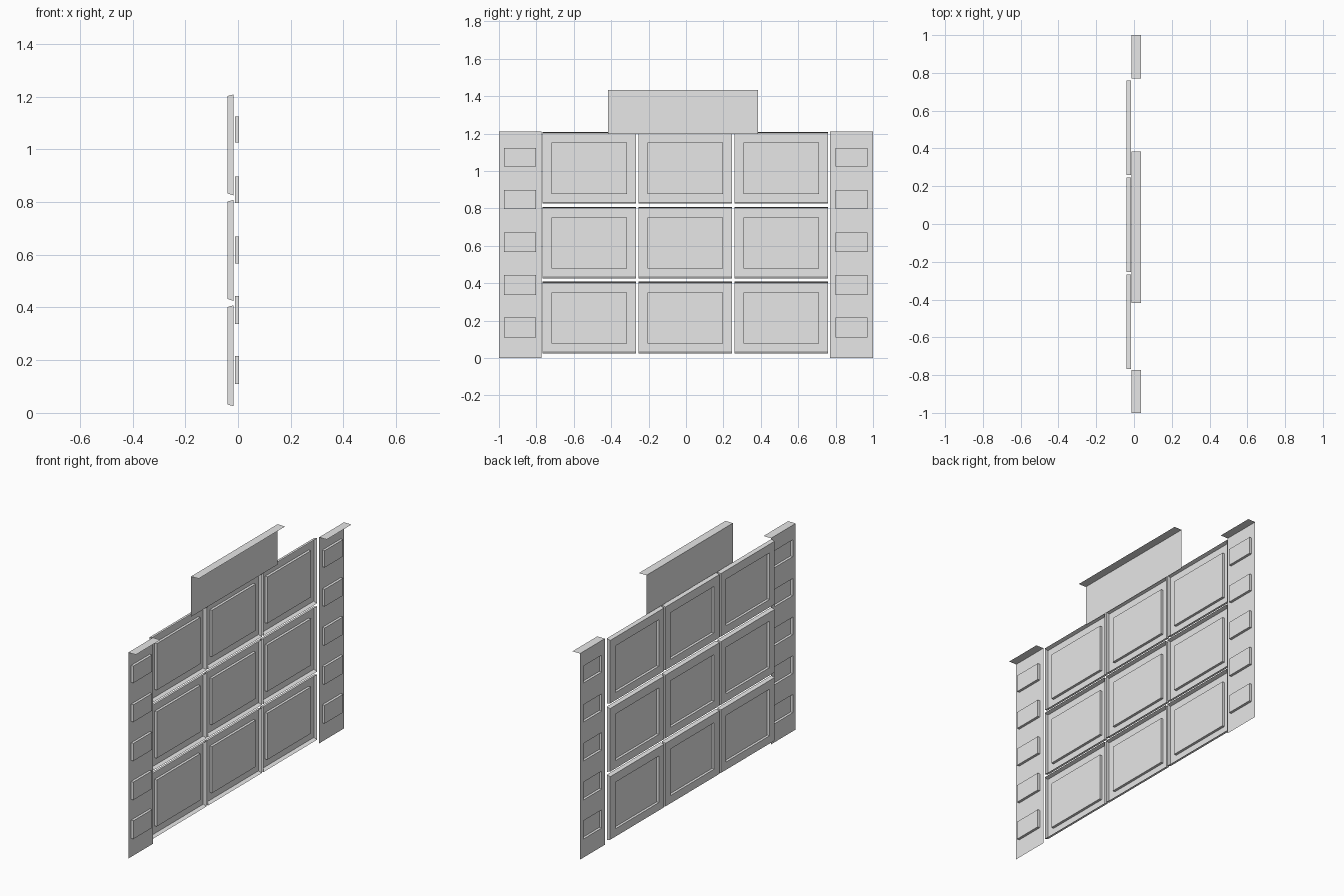
import bpy
import bmesh

cube = bpy.data.objects.get("Cube")
if cube:
    bpy.data.objects.remove(cube, do_unlink=True)

# One plain grey for the whole facade
GREY = (0.8, 0.8, 0.8, 1.0)
grey = bpy.data.materials.new("plain_grey")
grey.use_nodes = True
grey.diffuse_color = GREY
grey.node_tree.nodes["Principled BSDF"].inputs["Base Color"].default_value = GREY

WALL_X, CAP_X = -0.012, 0.037      # wall sheet and rear edge of its cap
DOOR_X, RIM_X = -0.039, -0.017     # door panel face and its rear rim
RECESS = 0.015


def rect(x, y0, y1, z0, z1):
    """Corners of an upright rectangle facing -x."""
    return [(x, y0, z0), (x, y0, z1), (x, y1, z1), (x, y1, z0)]


def add_face(bm, corners):
    bm.faces.new([bm.verts.new(c) for c in corners])


def skirt(bm, near, far):
    """Band of four faces joining two rectangles."""
    for i in range(4):
        j = (i + 1) % 4
        add_face(bm, [near[j], near[i], far[i], far[j]])


def recessed_sheet(bm, x, ys, zs):
    """Sheet cut into cells; odd cells in both directions are sunk inwards."""
    for i in range(len(ys) - 1):
        for j in range(len(zs) - 1):
            cell = (ys[i], ys[i + 1], zs[j], zs[j + 1])
            if i % 2 and j % 2:
                back = rect(x + RECESS, *cell)
                add_face(bm, back)
                skirt(bm, back, rect(x, *cell))
            else:
                add_face(bm, rect(x, *cell))


def cap(bm, y0, y1, z):
    add_face(bm, [(WALL_X, y0, z), (CAP_X, y0, z), (CAP_X, y1, z), (WALL_X, y1, z)])


def finish(name, bm):
    bmesh.ops.remove_doubles(bm, verts=bm.verts, dist=0.0005)
    mesh = bpy.data.meshes.new(name)
    bm.to_mesh(mesh)
    bm.free()
    mesh.materials.append(grey)
    obj = bpy.data.objects.new(name, mesh)
    bpy.context.collection.objects.link(obj)


# Side pillars with five sunk windows and a top cap
pillar_z = [0]
for k in range(5):
    pillar_z += [0.109 + 0.229 * k, 0.216 + 0.227 * k]
pillar_z.append(1.21)
for name, ys in (("right_end_pillar", [-1, -0.974, -0.802, -0.772]),
                 ("left_end_pillar", [0.77, 0.80, 0.97, 1])):
    bm = bmesh.new()
    recessed_sheet(bm, WALL_X, ys, pillar_z)
    cap(bm, ys[0], ys[-1], pillar_z[-1])
    finish(name, bm)

# Raised sign board with its cap
bm = bmesh.new()
add_face(bm, rect(WALL_X, -0.418, 0.384, 1.197, 1.434))
cap(bm, -0.418, 0.384, 1.434)
finish("sign_board", bm)

# Three by three door panels, each with a sunk field and flared rim
for row in range(3):
    for col in range(3):
        y = -0.517 + 0.513 * col
        z = 0.217 + 0.4 * row
        ys = [y - 0.25, y - 0.202, y + 0.202, y + 0.25]
        zs = [z - 0.185, z - 0.139, z + 0.134, z + 0.185]
        bm = bmesh.new()
        recessed_sheet(bm, DOOR_X, ys, zs)
        skirt(bm, rect(DOOR_X, ys[0], ys[-1], zs[0], zs[-1]),
              rect(RIM_X, ys[0], ys[-1], z - 0.192, z + 0.191))
        finish(f"door_panel_{row + 1}_{col + 1}", bm)
